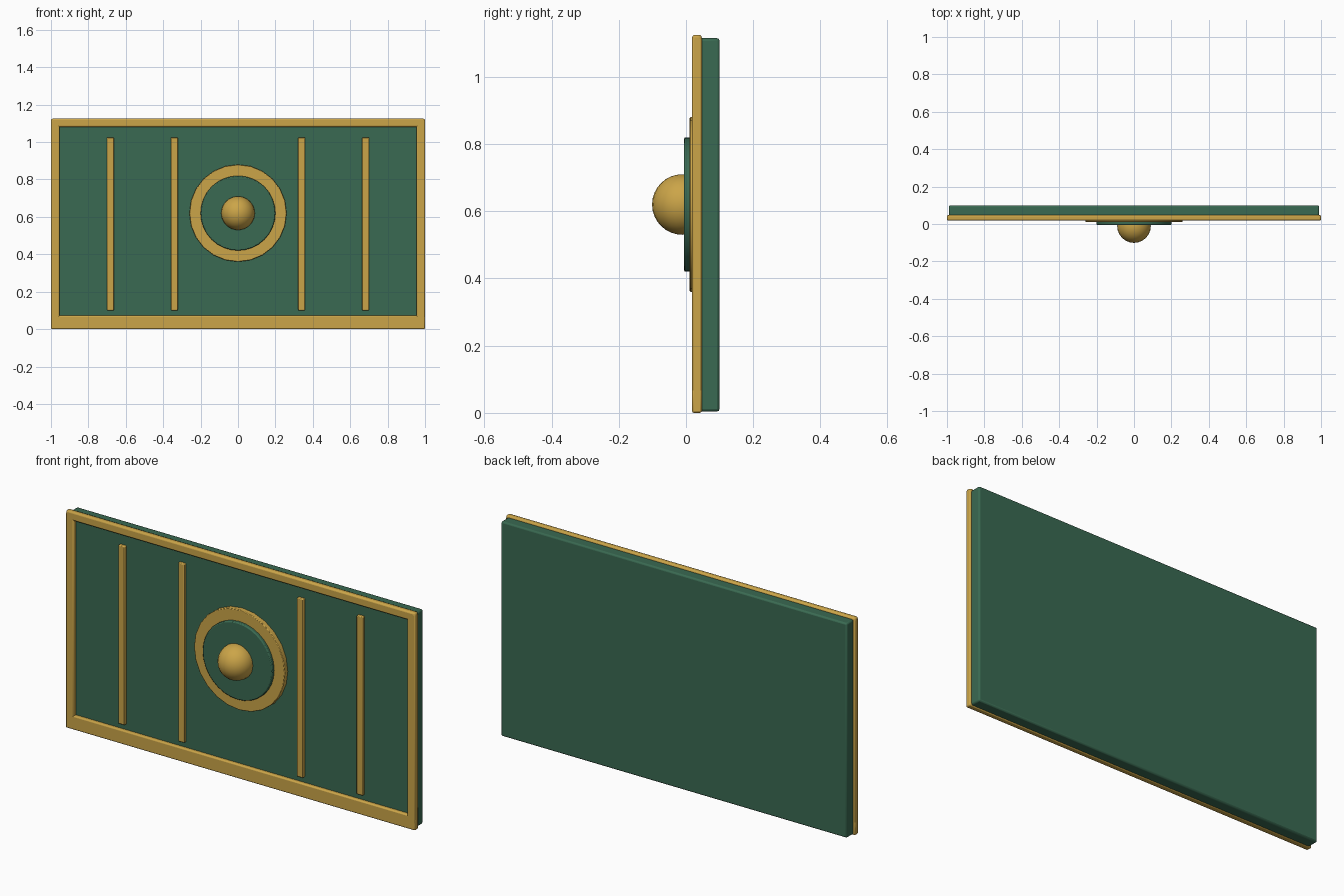
import bpy, math

cube = bpy.data.objects.get("Cube")
if cube:
    bpy.data.objects.remove(cube, do_unlink=True)


def material(name, color):
    m = bpy.data.materials.new(name)
    m.use_nodes = True
    m.diffuse_color = color
    bsdf = m.node_tree.nodes["Principled BSDF"]
    bsdf.inputs["Base Color"].default_value = color
    bsdf.inputs["Roughness"].default_value = 0.6
    return m


GREEN = material("deep green", (0.042, 0.144, 0.084, 1))
GOLD = material("antique gold", (0.60, 0.375, 0.065, 1))


def finish(name, mat, bevel=0.0):
    ob = bpy.context.object
    ob.name = name
    ob.data.materials.append(mat)
    bpy.ops.object.transform_apply(location=False, rotation=True, scale=True)
    if bevel:
        mod = ob.modifiers.new("soft edges", "BEVEL")
        mod.width = bevel
        mod.segments = 2
        mod.limit_method = "ANGLE"
    bpy.ops.object.shade_smooth_by_angle(angle=math.radians(30))
    return ob


def box(name, xs, ys, zs, mat, bevel):
    spans = (xs, ys, zs)
    bpy.ops.mesh.primitive_cube_add(size=1, location=[sum(s) / 2 for s in spans])
    bpy.context.object.scale = [s[1] - s[0] for s in spans]
    return finish(name, mat, bevel)


def disc(name, radius, ys, mat, sides, bevel):
    bpy.ops.mesh.primitive_cylinder_add(
        vertices=sides, radius=radius, depth=ys[1] - ys[0],
        location=(0, sum(ys) / 2, CENTRE_Z), rotation=(math.pi / 2, 0, 0))
    return finish(name, mat, bevel)


CENTRE_Z = 0.62
FRAME_Y = (0.018, 0.047)

# Main slab
box("panel", (-0.99, 0.99), (0.036, 0.1), (0.004, 1.115), GREEN, 0.008)

# Frame rails and stiles
box("bottom_rail", (-1, 1), FRAME_Y, (0, 0.072), GOLD, 0.006)
box("top_rail", (-1, 1), FRAME_Y, (1.08, 1.125), GOLD, 0.008)
for side, label in ((-1, "right"), (1, "left")):
    box(label + "_stile", sorted((side * 0.954, side)), FRAME_Y,
        (0.002, 1.117), GOLD, 0.006)
    # Vertical trim strips
    for x, place in ((0.34, "inner"), (0.682, "outer")):
        c = side * x
        box(f"{label}_{place}_strip", (c - 0.018, c + 0.018), (0.02, 0.045),
            (0.1, 1.025), GOLD, 0.004)

# Central medallion
disc("medallion_ring", 0.26, (0.011, 0.045), GOLD, 24, 0.003)
disc("medallion_disc", 0.2, (-0.006, 0.04), GREEN, 32, 0.005)
bpy.ops.mesh.primitive_uv_sphere_add(
    segments=24, ring_count=16, radius=0.09, location=(0, -0.011, CENTRE_Z))
finish("medallion_boss", GOLD)
